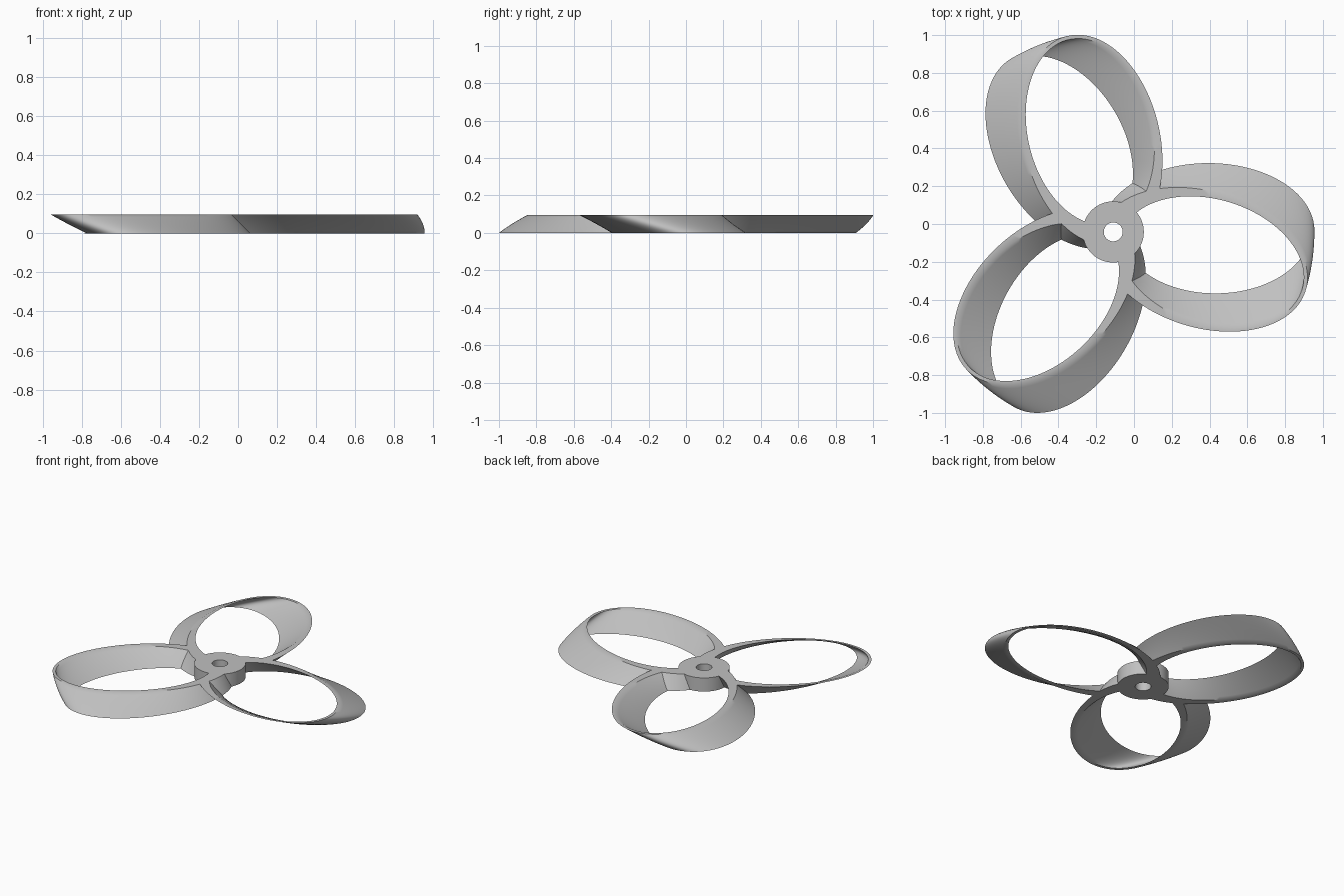
import bpy
import bmesh
from math import sin, cos, radians, hypot, pi, tau

HUB = (-0.11, -0.042)
HUB_R, HOLE_R = 0.162, 0.05
HEIGHT = 0.095
TWIST_BOTTOM, TWIST_TOP = radians(0.5), radians(-17)
OUTER = (0.5, 0.565, 0.36)    # ellipse: centre distance, half length, half width
INNER = (0.545, 0.5, 0.33)
STEPS, LAYERS = 96, 8

cube = bpy.data.objects.get("Cube")
if cube:
    bpy.data.objects.remove(cube, do_unlink=True)

grey = bpy.data.materials.new("plain_grey")
grey.use_nodes = True
colour = (0.53, 0.53, 0.53, 1)
grey.diffuse_color = colour
grey.node_tree.nodes["Principled BSDF"].inputs["Base Color"].default_value = colour


def turn(p, a):
    return (p[0] * cos(a) - p[1] * sin(a), p[0] * sin(a) + p[1] * cos(a))


def on_ellipse(e, t):
    return (e[0] + e[1] * cos(t), e[2] * sin(t))


def in_next_loop(p):
    """True where the point lies inside the neighbouring loop."""
    x, y = turn(p, tau / 3)
    return ((x - OUTER[0]) / OUTER[1]) ** 2 + (y / OUTER[2]) ** 2 < 1


def in_hub(p):
    return hypot(*p) < HUB_R - 0.006


def trim(e, test, t_in, t_out):
    """Find where the ellipse leaves a region."""
    for _ in range(40):
        mid = (t_in + t_out) / 2
        if test(on_ellipse(e, mid)):
            t_in = mid
        else:
            t_out = mid
    return t_out


def edge_path(e):
    start = trim(e, in_next_loop, -pi, -pi / 3)
    end = trim(e, in_hub, pi, pi / 2)
    return [on_ellipse(e, start + (end - start) * i / STEPS) for i in range(STEPS + 1)]


def finish(bm, name):
    bmesh.ops.recalc_face_normals(bm, faces=bm.faces)
    mesh = bpy.data.meshes.new(name)
    bm.to_mesh(mesh)
    bm.free()
    mesh.materials.append(grey)
    ob = bpy.data.objects.new(name, mesh)
    bpy.context.collection.objects.link(ob)
    bpy.ops.object.select_all(action='DESELECT')
    ob.select_set(True)
    bpy.context.view_layer.objects.active = ob
    bpy.ops.object.shade_smooth_by_angle(angle=radians(35))
    return ob


def stack(section, layers, twist=0):
    """Extrude a closed strip section upwards, turning it on the way."""
    bm = bmesh.new()
    rows = []
    for k in range(layers + 1):
        f = k / layers
        a = twist + TWIST_BOTTOM + (TWIST_TOP - TWIST_BOTTOM) * f
        pts = [turn(p, a) for p in section]
        rows.append([bm.verts.new((x + HUB[0], y + HUB[1], HEIGHT * f)) for x, y in pts])
    n = len(section)
    for low, high in zip(rows, rows[1:]):
        for i in range(n):
            j = (i + 1) % n
            bm.faces.new((low[i], low[j], high[j], high[i]))
    # Flat rims across the wall thickness
    for row in (rows[0], rows[-1]):
        for i in range(n // 2 - 1):
            bm.faces.new((row[i], row[i + 1], row[n - 2 - i], row[n - 1 - i]))
    return bm


# Three twisted loop blades, each butting against its neighbour
section = edge_path(OUTER) + edge_path(INNER)[::-1]
for k, name in enumerate(("right_pointing", "rear", "front")):
    finish(stack(section, LAYERS, k * tau / 3), name + "_loop_blade")

# Hub with a shaft hole
bm = bmesh.new()
SIDES = 64
rings = []
for r, z in ((HUB_R, 0), (HUB_R, HEIGHT), (HOLE_R, HEIGHT), (HOLE_R, 0)):
    rings.append([bm.verts.new((HUB[0] + r * cos(tau * i / SIDES),
                                HUB[1] + r * sin(tau * i / SIDES), z)) for i in range(SIDES)])
for k in range(4):
    a, b = rings[k], rings[(k + 1) % 4]
    for i in range(SIDES):
        j = (i + 1) % SIDES
        bm.faces.new((a[i], a[j], b[j], b[i]))
finish(bm, "hub")
